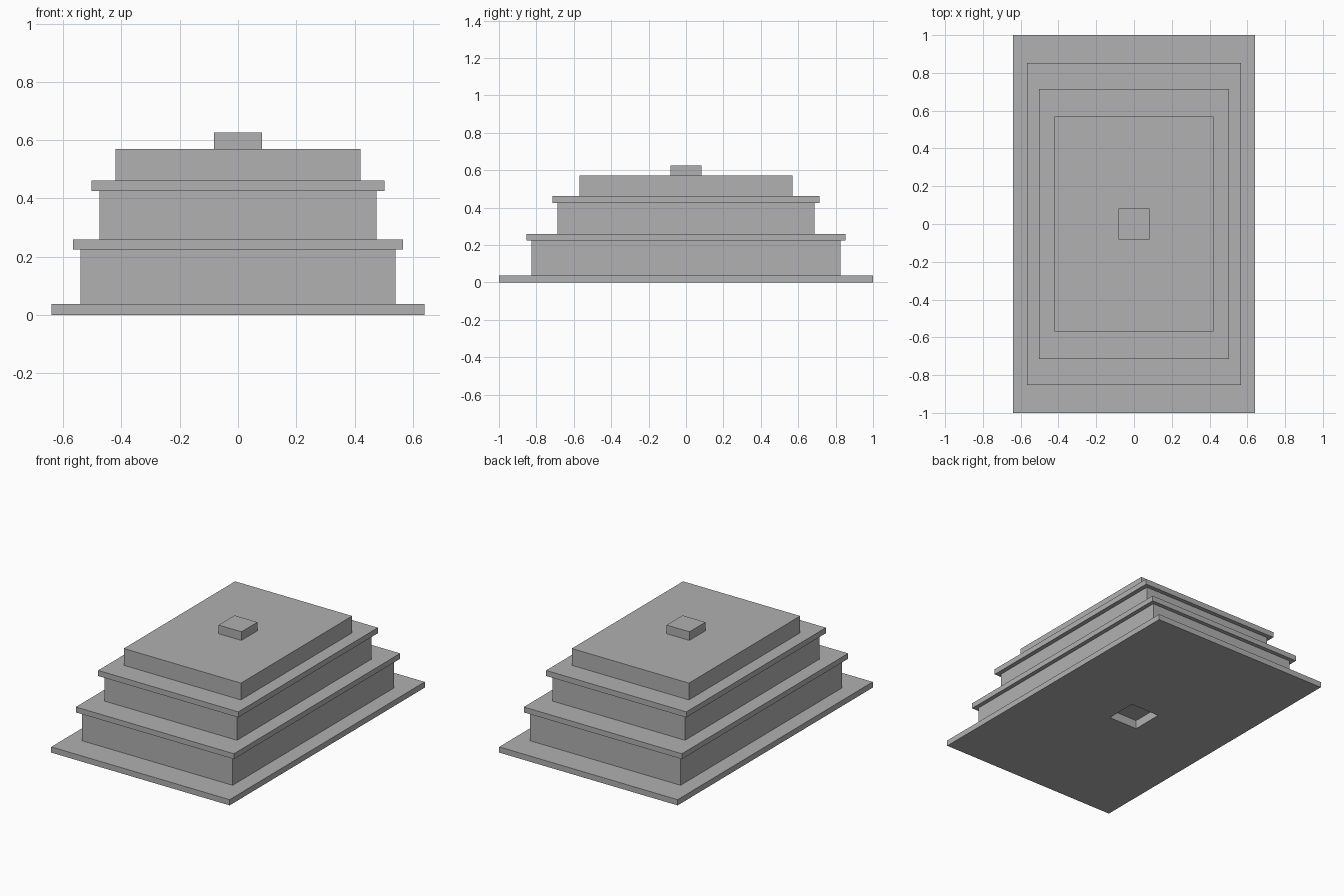
import bpy
import bmesh

cube = bpy.data.objects.get("Cube")
if cube:
    bpy.data.objects.remove(cube, do_unlink=True)

# Single stone grey
GREY = (0.44, 0.44, 0.44, 1.0)
stone = bpy.data.materials.new("stone grey")
stone.use_nodes = True
stone.diffuse_color = GREY
stone.node_tree.nodes["Principled BSDF"].inputs["Base Color"].default_value = GREY


def stepped(name, rings):
    """Join rectangular rings (half width, half depth, height) and cap both ends."""
    bm = bmesh.new()
    loops = [[bm.verts.new((sx * hx, sy * hy, z))
              for sx, sy in ((-1, -1), (1, -1), (1, 1), (-1, 1))]
             for hx, hy, z in rings]
    for a, b in zip(loops, loops[1:]):
        for i in range(4):
            j = (i + 1) % 4
            bm.faces.new((a[i], a[j], b[j], b[i]))
    bm.faces.new(loops[0])
    bm.faces.new(loops[-1])
    bmesh.ops.recalc_face_normals(bm, faces=bm.faces[:])
    mesh = bpy.data.meshes.new(name)
    bm.to_mesh(mesh)
    bm.free()
    mesh.materials.append(stone)
    obj = bpy.data.objects.new(name, mesh)
    bpy.context.collection.objects.link(obj)
    return obj


def block(name, hx, hy, bottom, top):
    return stepped(name, [(hx, hy, bottom), (hx, hy, top)])


# Foundation slab and ground storey, with a square socket underneath
SOCKET = 0.104
stepped("foundation_and_lower_storey", [
    (SOCKET, SOCKET, 0.056), (SOCKET, SOCKET, 0.0),
    (0.64, 1.0, 0.0), (0.64, 1.0, 0.037),
    (0.54, 0.826, 0.037), (0.54, 0.826, 0.224)])

# Upper storeys separated by overhanging ledges
block("lower_ledge", 0.567, 0.852, 0.224, 0.259)
block("middle_storey", 0.475, 0.688, 0.259, 0.425)
block("upper_ledge", 0.503, 0.715, 0.425, 0.461)
block("top_storey", 0.42, 0.57, 0.461, 0.57)

# Square peg on the roof
block("roof_peg", 0.082, 0.082, 0.57, 0.626)
